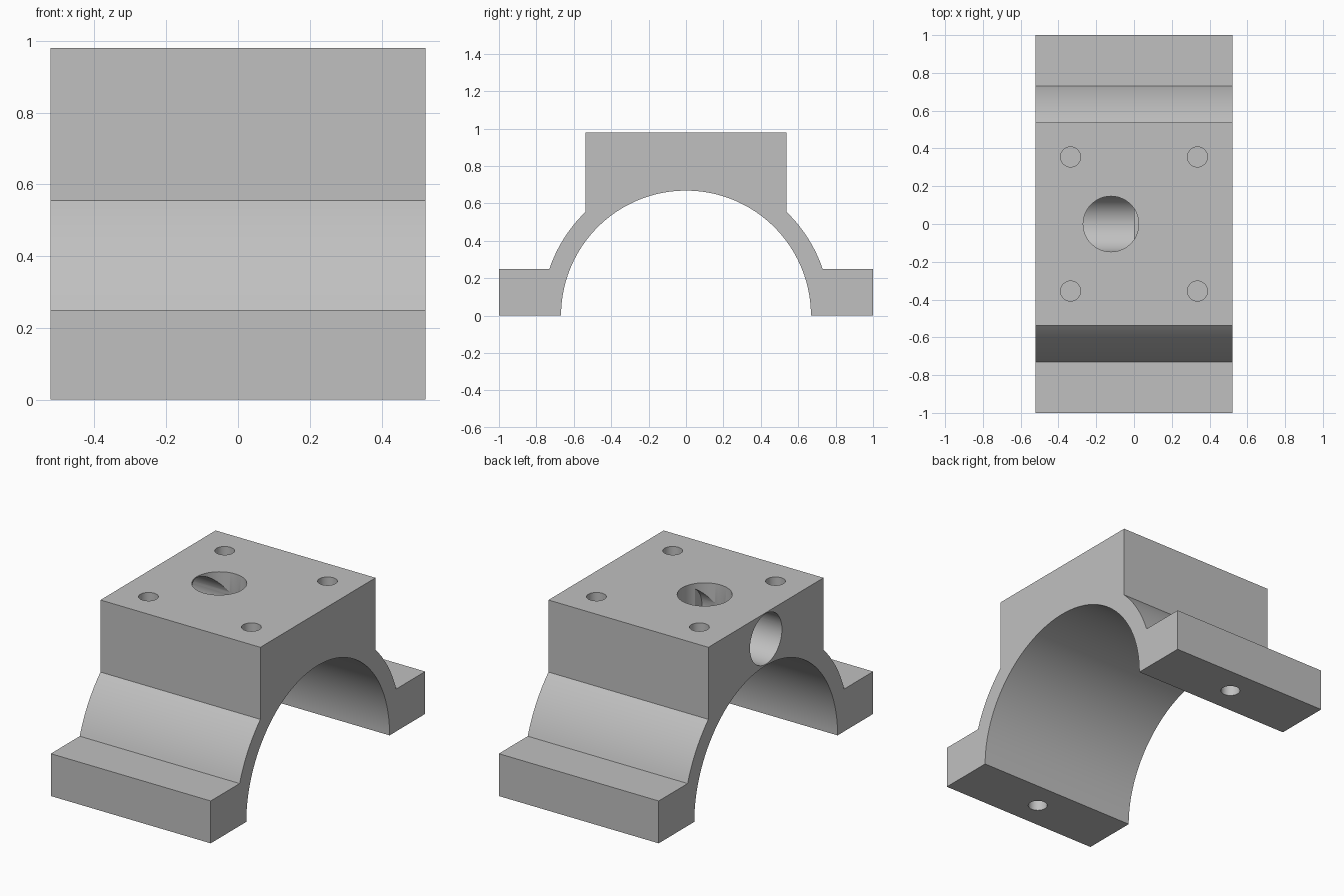
import bpy
import bmesh
from math import sin, cos, acos, asin, pi
from mathutils import Matrix

default = bpy.data.objects.get("Cube")
if default:
    bpy.data.objects.remove(default, do_unlink=True)

HALF_W = 0.522      # half width along x
TOP = 0.98          # top of the block
BLOCK_Y = 0.537     # half depth of the block
FLANGE_Z = 0.25     # flange thickness
R_IN, R_OUT = 0.668, 0.772
HOLE_R, PORT_R = 0.053, 0.149

gray = bpy.data.materials.new("plain gray")
gray.use_nodes = True
gray.diffuse_color = (0.53, 0.53, 0.53, 1)
gray.node_tree.nodes["Principled BSDF"].inputs["Base Color"].default_value = gray.diffuse_color


def arc(radius, start, end, steps):
    """Points on an arc in the y-z plane."""
    angles = [start + (end - start) * i / steps for i in range(steps + 1)]
    return [(radius * cos(a), radius * sin(a)) for a in angles]


def add_object(name, bm):
    bmesh.ops.recalc_face_normals(bm, faces=bm.faces)
    mesh = bpy.data.meshes.new(name)
    bm.to_mesh(mesh)
    bm.free()
    mesh.materials.append(gray)
    obj = bpy.data.objects.new(name, mesh)
    bpy.context.collection.objects.link(obj)
    return obj


def drill(body, name, radius, start, depth, axis="Z", segments=48):
    """Cut a blind round hole running from start towards + along the axis."""
    bm = bmesh.new()
    bmesh.ops.create_cone(bm, cap_ends=True, segments=segments, radius1=radius,
                          radius2=radius, depth=depth,
                          matrix=Matrix.Translation((0, 0, depth / 2)))
    turn = Matrix.Rotation(pi / 2, 4, "Y") if axis == "X" else Matrix()
    bm.transform(Matrix.Translation(start) @ turn)
    cutter = add_object(name, bm)
    cutter.hide_render = True
    mod = body.modifiers.new(name, "BOOLEAN")
    mod.operation = "DIFFERENCE"
    mod.solver = "EXACT"
    mod.object = cutter
    bpy.context.view_layer.objects.active = body
    bpy.ops.object.modifier_apply(modifier=name)
    bpy.data.objects.remove(cutter, do_unlink=True)


# Saddle body: one profile of flanges, curved shoulders, block and bore
low, high = asin(FLANGE_Z / R_OUT), acos(BLOCK_Y / R_OUT)
side = [(1, 0), (1, FLANGE_Z)] + arc(R_OUT, low, high, 16) + [(BLOCK_Y, TOP)]
profile = side + [(-y, z) for y, z in reversed(side)] + arc(R_IN, pi, 0, 96)

bm = bmesh.new()
face = bm.faces.new([bm.verts.new((-HALF_W, y, z)) for y, z in profile])
extruded = bmesh.ops.extrude_face_region(bm, geom=[face], use_keep_orig=True)
new_verts = [v for v in extruded["geom"] if isinstance(v, bmesh.types.BMVert)]
bmesh.ops.translate(bm, verts=new_verts, vec=(2 * HALF_W, 0, 0))
body = add_object("bearing_saddle", bm)

# Side port meeting the vertical port in the block
drill(body, "side_port", PORT_R, (-HALF_W - 0.1, 0, 0.825), HALF_W + 0.1, "X", 64)
drill(body, "top_port", PORT_R - 0.002, (-0.122, 0, 0.822), 0.3, "Z", 60)

# Four bolt holes in the top
for sx in (-1, 1):
    for sy in (-1, 1):
        drill(body, "top_bolt_hole", HOLE_R, (sx * 0.336, sy * 0.355, TOP - 0.2), 0.3)

# One bolt hole under each flange
for sy in (-1, 1):
    drill(body, "flange_bolt_hole", HOLE_R, (0, sy * 0.835, -0.1), 0.27)

bpy.ops.object.select_all(action="DESELECT")
body.select_set(True)
bpy.context.view_layer.objects.active = body
bpy.ops.object.shade_smooth_by_angle(angle=pi / 9)
